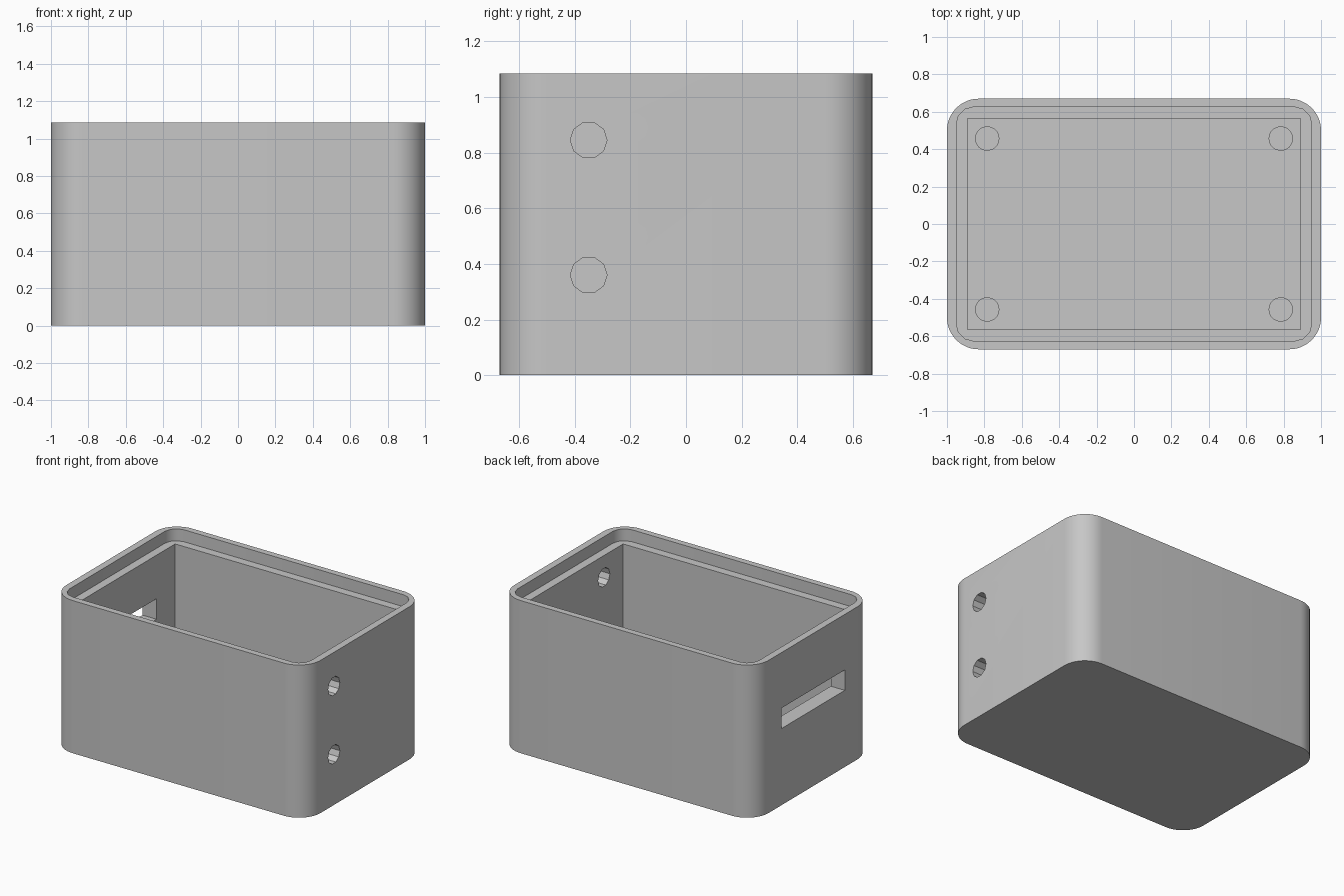
import bpy
import bmesh
import math
from mathutils import Matrix

if "Cube" in bpy.data.objects:
    bpy.data.objects.remove(bpy.data.objects["Cube"], do_unlink=True)

HEIGHT = 1.085
FLOOR = 0.11

grey = bpy.data.materials.new("plain grey")
grey.use_nodes = True
colour = (0.57, 0.57, 0.57, 1)
grey.diffuse_color = colour
grey.node_tree.nodes["Principled BSDF"].inputs["Base Color"].default_value = colour


def make_object(name, bm):
    bmesh.ops.recalc_face_normals(bm, faces=bm.faces)
    mesh = bpy.data.meshes.new(name)
    bm.to_mesh(mesh)
    bm.free()
    mesh.materials.append(grey)
    obj = bpy.data.objects.new(name, mesh)
    bpy.context.collection.objects.link(obj)
    return obj


def block(name, x0, x1, y0, y1, z0, z1, radius=0, segments=1):
    """Box whose upright edges may be rounded."""
    bm = bmesh.new()
    bmesh.ops.create_cube(bm, size=1)
    bmesh.ops.scale(bm, vec=(x1 - x0, y1 - y0, z1 - z0), verts=bm.verts)
    bmesh.ops.translate(bm, vec=((x0 + x1) / 2, (y0 + y1) / 2, (z0 + z1) / 2), verts=bm.verts)
    if radius:
        upright = [e for e in bm.edges if abs(e.verts[0].co.z - e.verts[1].co.z) > 0.01]
        bmesh.ops.bevel(bm, geom=upright, offset=radius, segments=segments,
                        profile=0.5, affect='EDGES')
    return make_object(name, bm)


def cylinder(name, centre, radius, depth, sides, rotation=Matrix()):
    bm = bmesh.new()
    bmesh.ops.create_cone(bm, cap_ends=True, segments=sides, radius1=radius, radius2=radius,
                          depth=depth, matrix=Matrix.Translation(centre) @ rotation)
    return make_object(name, bm)


def activate(obj):
    bpy.ops.object.select_all(action='DESELECT')
    obj.select_set(True)
    bpy.context.view_layer.objects.active = obj


def cut(target, cutter):
    cutter.hide_render = True
    mod = target.modifiers.new("cut", 'BOOLEAN')
    mod.operation = 'DIFFERENCE'
    mod.solver = 'EXACT'
    mod.object = cutter
    activate(target)
    bpy.ops.object.modifier_apply(modifier=mod.name)
    bpy.data.objects.remove(cutter, do_unlink=True)


def smooth(obj):
    activate(obj)
    bpy.ops.object.shade_smooth_by_angle(angle=math.radians(32))


# Shell with rounded corners, cavity and a stepped rim for a lid
case = block("case_shell", -1, 1, -0.67, 0.67, 0, HEIGHT, 0.17, 12)
cut(case, block("cavity_cutter", -0.89, 0.89, -0.565, 0.565, FLOOR, HEIGHT + 0.2))
cut(case, block("rim_cutter", -0.95, 0.95, -0.625, 0.625, 1.0, HEIGHT + 0.2, 0.09, 3))

# Port slot in one end wall
cut(case, block("slot_cutter", -1.1, -0.8, -0.355, 0.355, 0.545, 0.69))

# Two cable holes in the other end wall
sideways = Matrix.Rotation(math.pi / 2, 4, 'Y') @ Matrix.Rotation(math.pi / 2, 4, 'Z')
sideways = sideways @ Matrix.Rotation(math.pi / 2, 4, 'Z')
for z in (0.36, 0.845):
    cut(case, cylinder("hole_cutter", (0.95, -0.35, z), 0.066, 0.4, 10, sideways))
smooth(case)

# Four mounting posts on the floor
for x, side in ((-0.785, "right"), (0.785, "left")):
    for y, end in ((-0.457, "front"), (0.457, "back")):
        post = cylinder(f"mounting_post_{end}_{side}", (x, y, FLOOR + 0.05), 0.065, 0.14, 32)
        smooth(post)
